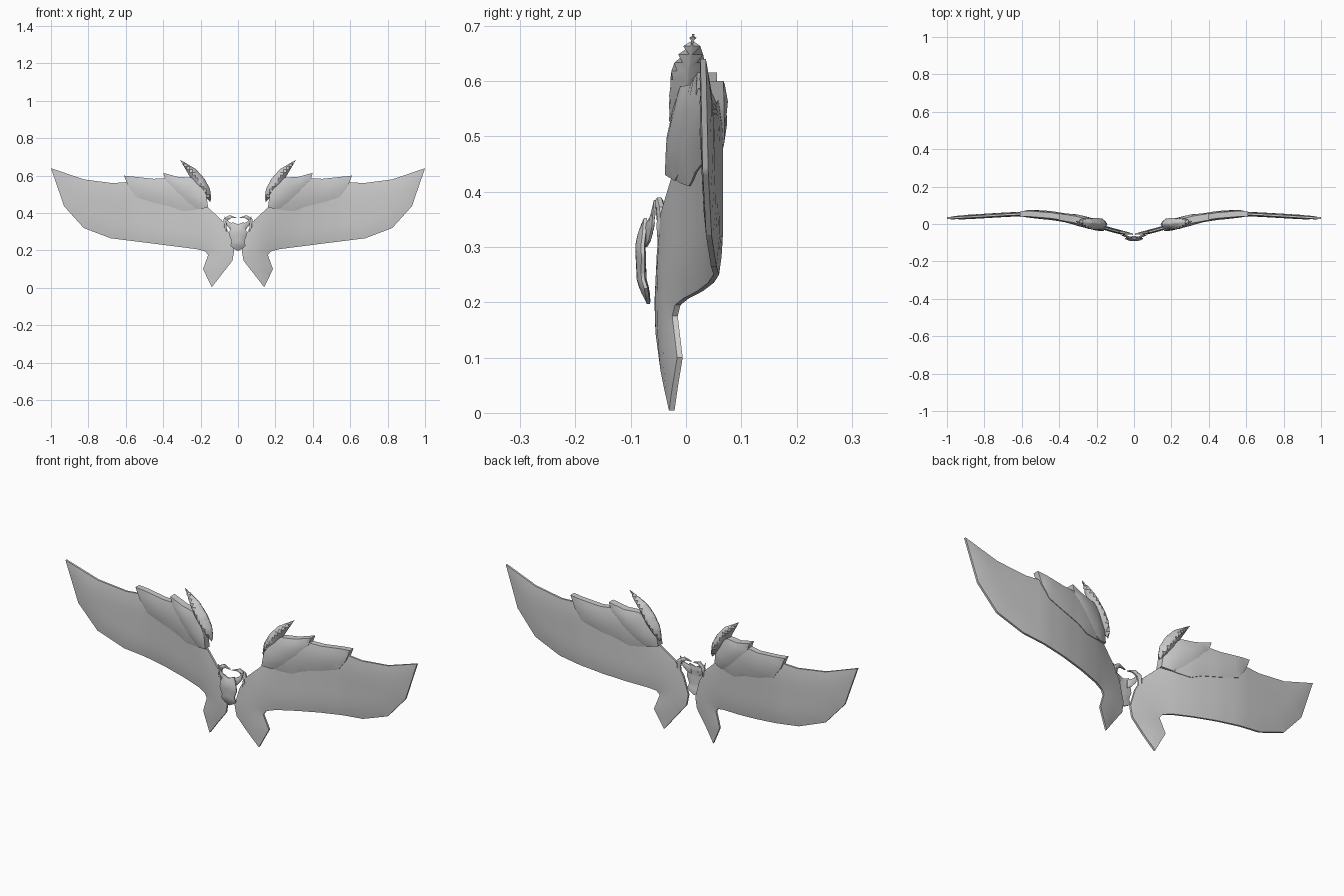
import bpy, bmesh
from mathutils import Vector
from mathutils.geometry import intersect_point_line

if "Cube" in bpy.data.objects:
    bpy.data.objects.remove(bpy.data.objects["Cube"])

grey = bpy.data.materials.new("plain_grey")
grey.diffuse_color = (0.6, 0.6, 0.6, 1)
grey.use_nodes = True
grey.node_tree.nodes["Principled BSDF"].inputs["Base Color"].default_value = grey.diffuse_color


def ramp(points):
    """Piecewise linear function through (input, output) points."""
    def f(v):
        if v <= points[0][0]:
            return points[0][1]
        for (a, ya), (b, yb) in zip(points, points[1:]):
            if v <= b:
                return ya + (yb - ya) * (v - a) / (b - a)
        return points[-1][1]
    return f


def edge_distance(p, outline):
    best = 9.0
    for a, b in zip(outline, outline[1:] + outline[:1]):
        a, b = Vector((*a, 0)), Vector((*b, 0))
        q, t = intersect_point_line(p, a, b)
        q = a.lerp(b, min(max(t, 0), 1))
        best = min(best, (p - q).length)
    return best


def shell(name, outline, depth, edge, bulge, reach, step, mirror=True):
    """Closed curved plate: x-z outline, centre depth y, swelling away from its rim."""
    bm = bmesh.new()
    bm.faces.new([bm.verts.new((x, 0, z)) for x, z in outline])
    for axis in (0, 2):
        for i in range(-2, int(1.05 / step)):
            normal, point = [0, 0, 0], [0, 0, 0]
            normal[axis], point[axis] = 1, i * step + 0.0031
            geom = bm.verts[:] + bm.edges[:] + bm.faces[:]
            bmesh.ops.bisect_plane(bm, geom=geom, plane_co=point, plane_no=normal)
    bmesh.ops.triangulate(bm, faces=[f for f in bm.faces if len(f.verts) > 4])
    bm.verts.index_update()
    front, back = [], []
    for v in bm.verts:
        x, z = v.co.x, v.co.z
        d = min(edge_distance(Vector((x, z, 0)), outline) / reach, 1)
        half = edge + bulge * d * (2 - d)
        y = depth(x, z)
        front.append((x, y - half, z))
        back.append((x, y + half, z))
    n = len(front)
    faces = []
    for f in bm.faces:
        ids = [v.index for v in f.verts]
        faces += [ids, [i + n for i in reversed(ids)]]
    for e in bm.edges:
        if e.is_boundary:
            a, b = (v.index for v in e.verts)
            faces.append([a, b, b + n, a + n])
    bm.free()
    mesh = bpy.data.meshes.new(name)
    mesh.from_pydata(front + back, [], faces)
    bm = bmesh.new()
    bm.from_mesh(mesh)
    bmesh.ops.recalc_face_normals(bm, faces=bm.faces[:])
    bm.to_mesh(mesh)
    bm.free()
    mesh.materials.append(grey)
    ob = bpy.data.objects.new(name, mesh)
    bpy.context.collection.objects.link(ob)
    if mirror:
        ob.modifiers.new("mirror", "MIRROR").use_mirror_merge = False
    bpy.ops.object.select_all(action="DESELECT")
    bpy.context.view_layer.objects.active = ob
    ob.select_set(True)
    bpy.ops.object.shade_smooth_by_angle(angle=0.6)


# Sweep of the wings seen from above
sweep = ramp([(0.02, -0.052), (0.09, -0.04), (0.16, -0.02), (0.22, 0.0), (0.32, 0.025),
              (0.44, 0.045), (0.56, 0.055), (0.68, 0.05), (1.0, 0.031)])
along = lambda x, z: sweep(x)

# Wings with the pointed tail feather at the root
shell("wings", [(1, 0.64), (0.93, 0.437), (0.825, 0.32), (0.68, 0.265), (0.44, 0.235),
                (0.22, 0.207), (0.175, 0.195), (0.16, 0.175), (0.187, 0.1), (0.14, 0.004),
                (0.03, 0.145), (0.02, 0.2), (0.045, 0.29), (0.085, 0.36), (0.16, 0.43),
                (0.2, 0.5), (0.28, 0.56), (0.45, 0.565), (0.6, 0.565), (0.67, 0.56),
                (0.825, 0.58)],
      along, 0.005, 0.007, 0.08, 0.04)

# Overlapping shoulder plates
shell("outer_shoulder_plates", [(0.61, 0.6), (0.585, 0.54), (0.545, 0.485), (0.45, 0.455),
                                (0.36, 0.435), (0.3, 0.41), (0.24, 0.415), (0.17, 0.43),
                                (0.19, 0.52), (0.25, 0.58), (0.33, 0.59), (0.45, 0.583)],
      along, 0.015, 0.009, 0.07, 0.04)
shell("inner_shoulder_plates", [(0.4, 0.615), (0.385, 0.57), (0.34, 0.5), (0.28, 0.45),
                                (0.21, 0.42), (0.16, 0.43), (0.17, 0.5), (0.21, 0.56),
                                (0.25, 0.59), (0.32, 0.593)],
      along, 0.018, 0.013, 0.06, 0.03)

# Curved horns on the shoulders
horn_depth = ramp([(0.46, -0.002), (0.53, 0.0), (0.6, 0.002), (0.69, 0.014)])
shell("shoulder_horns", [(0.31, 0.685), (0.225, 0.635), (0.18, 0.585), (0.15, 0.53),
                         (0.143, 0.48), (0.148, 0.46), (0.185, 0.495), (0.225, 0.54),
                         (0.255, 0.59)],
      lambda x, z: horn_depth(z), 0.002, 0.03, 0.03, 0.015)

# Crest between the wings: shield, side claws and upper crescents
crest_depth = ramp([(0.2, -0.068), (0.24, -0.08), (0.3, -0.083), (0.35, -0.075)])
half = [(0.025, 0.21), (0.04, 0.225), (0.035, 0.25), (0.048, 0.285), (0.042, 0.32),
        (0.03, 0.352)]
shell("shield", [(0, 0.197)] + half + [(0, 0.34)] + [(-x, z) for x, z in reversed(half)],
      lambda x, z: crest_depth(z) + 2 * x * x, 0.003, 0.006, 0.03, 0.0125, mirror=False)
shell("side_claws", [(0.02, 0.3), (0.04, 0.31), (0.06, 0.335), (0.073, 0.385),
                     (0.05, 0.355), (0.02, 0.34)],
      lambda x, z: -0.078 + 0.3 * x, 0.002, 0.004, 0.012, 0.01)
shell("upper_crescents", [(0.06, 0.29), (0.085, 0.33), (0.075, 0.372), (0.045, 0.389),
                          (0.005, 0.374), (0.035, 0.374), (0.056, 0.36), (0.062, 0.335)],
      lambda x, z: -0.055 + 0.15 * x, 0.004, 0.005, 0.01, 0.01)
